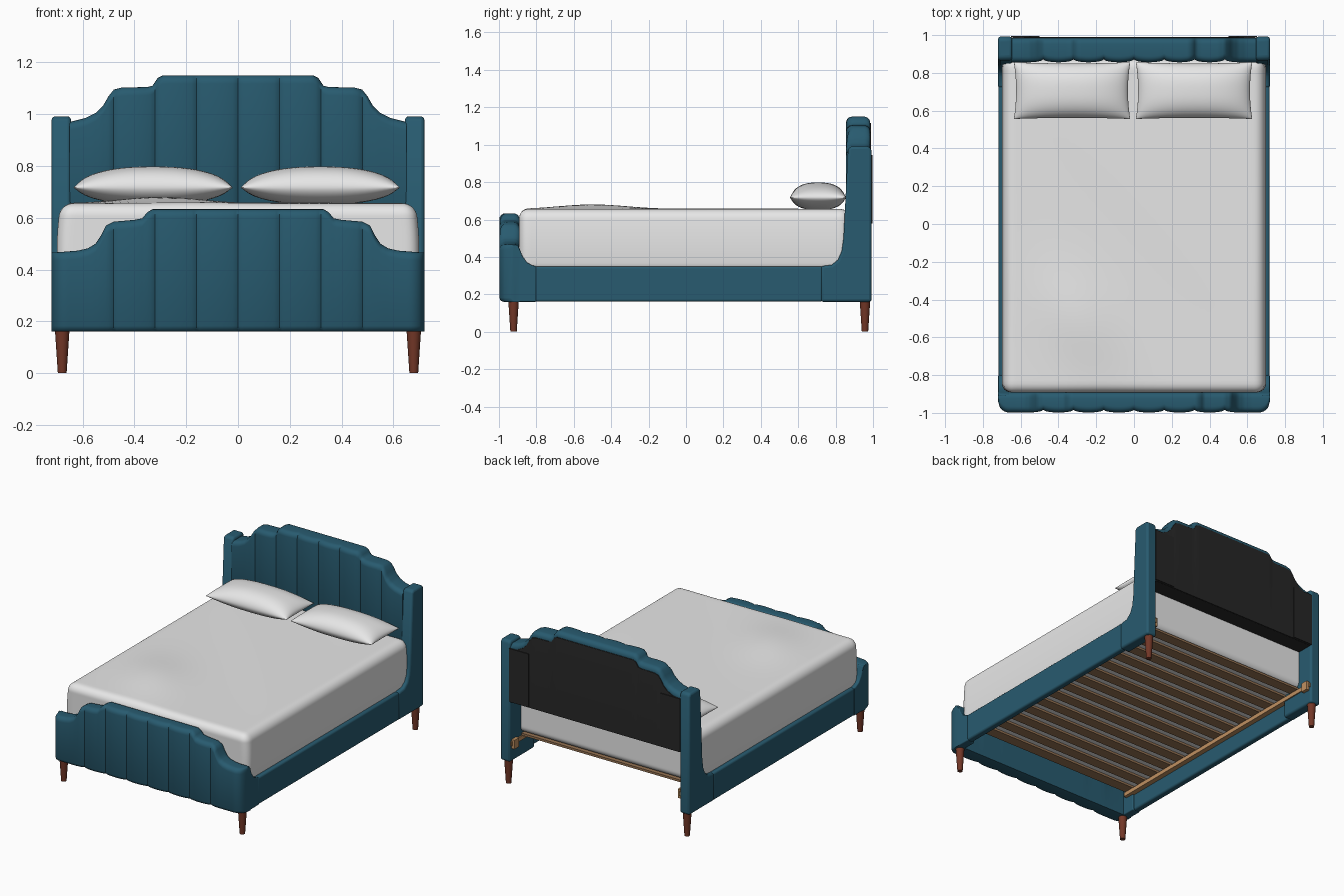
import bpy, bmesh, math
from mathutils import Vector

if "Cube" in bpy.data.objects:
    bpy.data.objects.remove(bpy.data.objects["Cube"], do_unlink=True)


def material(name, rgb):
    m = bpy.data.materials.new(name)
    m.use_nodes = True
    m.diffuse_color = (*rgb, 1)
    bsdf = m.node_tree.nodes["Principled BSDF"]
    bsdf.inputs["Base Color"].default_value = (*rgb, 1)
    bsdf.inputs["Roughness"].default_value = 0.7
    return m


TEAL = material("teal velvet", (0.021, 0.104, 0.16))
LINEN = material("white linen", (0.8, 0.8, 0.8))
BLACK = material("black backing", (0.02, 0.02, 0.02))
LEG = material("red brown wood", (0.17, 0.038, 0.02))
SLAT = material("slat wood", (0.3, 0.17, 0.085))
LEDGE = material("light wood", (0.52, 0.28, 0.12))


def finish(name, bm, mat, bevel=0, angle=40):
    bmesh.ops.recalc_face_normals(bm, faces=bm.faces)
    me = bpy.data.meshes.new(name)
    bm.to_mesh(me)
    bm.free()
    me.materials.append(mat)
    ob = bpy.data.objects.new(name, me)
    bpy.context.collection.objects.link(ob)
    if bevel:
        mod = ob.modifiers.new("Bevel", "BEVEL")
        mod.width, mod.segments, mod.limit_method = bevel, 3, "ANGLE"
        mod.angle_limit = math.radians(50)
    bpy.ops.object.select_all(action="DESELECT")
    ob.select_set(True)
    bpy.context.view_layer.objects.active = ob
    bpy.ops.object.shade_smooth_by_angle(angle=math.radians(angle))
    return ob


def box(name, lo, hi, mat, bevel=0):
    bm = bmesh.new()
    bmesh.ops.create_cube(bm, size=1)
    for v in bm.verts:
        v.co = Vector([(a + b) / 2 + c * (b - a) for a, b, c in zip(lo, hi, v.co)])
    return finish(name, bm, mat, bevel)


def side_profile(name, pts, x0, x1, mat, bevel):
    """Extrude a (y, z) outline along x."""
    bm = bmesh.new()
    face = bm.faces.new([bm.verts.new((x0, y, z)) for y, z in pts])
    new = bmesh.ops.extrude_face_region(bm, geom=[face])["geom"]
    bmesh.ops.translate(bm, vec=(x1 - x0, 0, 0),
                        verts=[g for g in new if isinstance(g, bmesh.types.BMVert)])
    return finish(name, bm, mat, bevel)


def height_at(profile, x):
    x = abs(x)
    for (a, za), (b, zb) in zip(profile, profile[1:]):
        if x <= b:
            return za + (zb - za) * (x - a) / (b - a)
    return profile[-1][1]


def channel_panel(name, profile, half, front, back, bottom, r, depth, corner, mat, drop=0):
    """Stepped panel lofted across x, with vertical padded channels on its front."""
    bm = bmesh.new()
    rings = []
    count = round(half * 100)
    for i in range(-count, count + 1):
        x = i / 100
        # the outermost pad runs on to the end without another seam
        phase = min(abs(i) / 16, 3.5)
        yf = front + depth * (1 - math.sqrt(abs(math.sin(math.pi * phase))))
        if corner and abs(x) > half - corner:
            d = abs(x) - (half - corner)
            yf = max(yf, front + corner - math.sqrt(max(corner ** 2 - d * d, 0)))
        top = height_at(profile, x) - drop
        ring = [(back, bottom), (yf + r * 0.7, bottom),
                (yf + r * 0.2, bottom + r * 0.2), (yf, bottom + r * 0.7)]
        for k in range(6):
            a = k * math.pi / 10
            ring.append((yf + r - r * math.cos(a), top - r + r * math.sin(a)))
        for k in range(6):
            a = k * math.pi / 10
            ring.append((back - r + r * math.sin(a), top - r + r * math.cos(a)))
        rings.append([bm.verts.new((x, y, z)) for y, z in ring])
    for a, b in zip(rings, rings[1:]):
        for j in range(len(a)):
            k = (j + 1) % len(a)
            bm.faces.new((a[j], a[k], b[k], b[j]))
    bm.faces.new(rings[0])
    bm.faces.new(rings[-1])
    return finish(name, bm, mat, angle=50)


# Headboard with its black backing
HEAD = [(0, 1.15), (0.29, 1.15), (0.31, 1.14), (0.33, 1.11), (0.35, 1.105), (0.45, 1.103),
        (0.48, 1.095), (0.5, 1.07), (0.52, 1.035), (0.55, 1.005), (0.59, 0.985), (0.65, 0.97)]
channel_panel("headboard", HEAD, 0.65, 0.856, 0.985, 0.583, 0.032, 0.016, 0, TEAL)
channel_panel("headboard_backing", HEAD, 0.64, 0.984, 0.99, 0.575, 0.002, 0, 0, BLACK, 0.035)
box("headboard_underside", (-0.65, 0.872, 0.575), (0.65, 0.984, 0.584), BLACK)

# Footboard
FOOT = [(0, 0.633), (0.33, 0.633), (0.35, 0.622), (0.37, 0.598), (0.4, 0.592), (0.48, 0.585),
        (0.51, 0.57), (0.53, 0.53), (0.55, 0.5), (0.58, 0.482), (0.62, 0.473), (0.72, 0.465)]
channel_panel("footboard", FOOT, 0.72, -0.998, -0.89, 0.16, 0.032, 0.014, 0.06, TEAL)

# Curved wings, corner blocks, rails, ledges and legs on both sides
WING = [(0.992, 0.16), (0.992, 0.97), (0.98, 0.992), (0.88, 0.992), (0.866, 0.975),
        (0.842, 0.5), (0.832, 0.43), (0.812, 0.385), (0.78, 0.358), (0.72, 0.35), (0.72, 0.16)]
CORNER = [(-0.93, 0.16), (-0.93, 0.46), (-0.9, 0.465), (-0.888, 0.44), (-0.875, 0.405),
          (-0.85, 0.37), (-0.82, 0.354), (-0.8, 0.35), (-0.8, 0.16)]
for s, side in ((1, "left"), (-1, "right")):
    side_profile(side + "_wing", WING, s * 0.645, s * 0.72, TEAL, 0.014)
    side_profile(side + "_foot_corner", CORNER, s * 0.66, s * 0.719, TEAL, 0.006)
    x0, x1 = sorted((s * 0.672, s * 0.718))
    box(side + "_rail", (x0, -0.81, 0.161), (x1, 0.73, 0.35), TEAL, 0.012)
    x0, x1 = sorted((s * 0.637, s * 0.675))
    box(side + "_ledge", (x0, -0.86, 0.272), (x1, 0.985, 0.3), LEDGE)
    x0, x1 = sorted((s * 0.622, s * 0.655))
    box(side + "_ledge_bracket", (x0, 0.925, 0.25), (x1, 0.975, 0.312), LEDGE)
    x0, x1 = sorted((s * 0.5, s * 0.65))
    box(side + "_backing_plate", (x0, 0.987, 0.58), (x1, 0.996, 0.945), BLACK)
    for y, end in ((-0.922, "front"), (0.957, "back")):
        bm = bmesh.new()
        bmesh.ops.create_cone(bm, cap_ends=True, segments=20, radius1=0.017,
                              radius2=0.028, depth=0.165)
        bmesh.ops.translate(bm, verts=bm.verts, vec=(s * 0.679, y, 0.0825))
        finish(f"{end}_{side}_leg", bm, LEG)

# Slats
N = 14
for i in range(N):
    y = -0.81 + i * 1.64 / (N - 1)
    box(f"slat_{i + 1}", (-0.668, y - 0.037, 0.3), (0.668, y + 0.037, 0.315), SLAT)

# Mattress: rounded, slightly bulging box with soft folds on top
LO, HI, R = Vector((-0.7, -0.892, 0.315)), Vector((0.7, 0.874, 0.656)), 0.05
bm = bmesh.new()
bmesh.ops.create_cube(bm, size=1)
bmesh.ops.subdivide_edges(bm, edges=bm.edges[:], cuts=48, use_grid_fill=True)
for v in bm.verts:
    # denser spacing toward the edges for a clean round
    t = [0.5 + 0.5 * math.sin(math.pi * c) for c in v.co]
    p = Vector([a + (b - a) * u for a, b, u in zip(LO, HI, t)])
    core = Vector([min(max(c, a + R), b - R) for c, a, b in zip(p, LO, HI)])
    d = p - core
    if d.length > 1e-6:
        p = core + d.normalized() * R
    p.x *= 1 - 0.02 * ((p.z - 0.47) / 0.18) ** 2
    lift = max(0, (p.z - 0.62) / 0.036)
    fold = math.exp(-((p.x + 0.3 + 0.3 * (p.y + 0.5)) / 0.2) ** 2 - ((p.y + 0.5) / 0.25) ** 2)
    calm = (1 - (p.x / 0.7) ** 2) * (1 - (p.y / 0.9) ** 2)
    p.z += lift * (0.023 * fold + 0.003 * math.sin(7 * p.x + 5 * p.y) * calm)
    v.co = p
finish("mattress", bm, LINEN, angle=60)

# Pillows: two puffed sheets meeting at a pinched seam
for cx, side in ((0.318, "left"), (-0.328, "right")):
    bm = bmesh.new()
    for sign in (1, -1):
        made = bmesh.ops.create_grid(bm, x_segments=32, y_segments=24, size=1)["verts"]
        for v in made:
            u, w = math.sin(v.co.x * math.pi / 2), math.sin(v.co.y * math.pi / 2)
            puff = (max(1 - abs(u) ** 2.4, 0) * max(1 - abs(w) ** 2.6, 0)) ** 0.55
            v.co = (cx + u * (0.308 - 0.012 * (1 - w * w)),
                    0.706 + w * (0.15 - 0.006 * (1 - u * u)),
                    0.717 + sign * (0.081 if sign > 0 else 0.066) * puff)
    bmesh.ops.remove_doubles(bm, verts=bm.verts, dist=0.0002)
    finish(side + "_pillow", bm, LINEN, angle=60)
